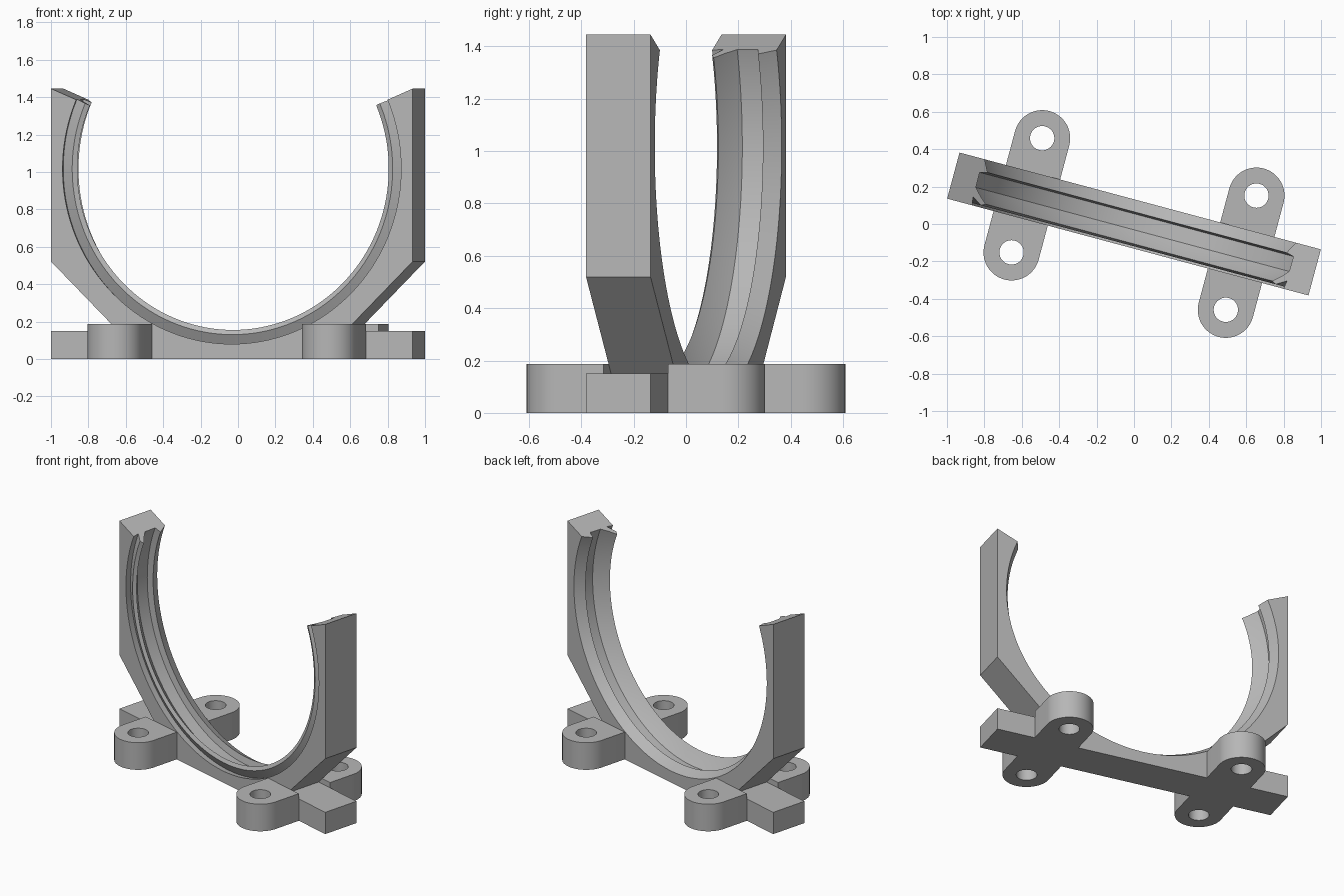
import bpy, bmesh
from math import cos, sin, pi, radians
from mathutils import Matrix

cube = bpy.data.objects.get("Cube")
if cube:
    bpy.data.objects.remove(cube, do_unlink=True)

TURN = Matrix.Rotation(radians(-15), 4, 'Z')
AXIS_Z = 1.017       # height of the ring axis
HALF = 0.1275        # half thickness of the frame

grey = bpy.data.materials.new("light_grey")
grey.use_nodes = True
GREY = (0.47, 0.47, 0.47, 1)
grey.diffuse_color = GREY
grey.node_tree.nodes["Principled BSDF"].inputs["Base Color"].default_value = GREY


def finish_mesh(bm, name):
    bmesh.ops.remove_doubles(bm, verts=bm.verts, dist=1e-5)
    bmesh.ops.recalc_face_normals(bm, faces=bm.faces)
    mesh = bpy.data.meshes.new(name)
    bm.to_mesh(mesh)
    bm.free()
    mesh.materials.append(grey)
    obj = bpy.data.objects.new(name, mesh)
    bpy.context.collection.objects.link(obj)
    return obj


def prism(name, points, shift):
    """Extrude a closed outline of 3D points along a vector."""
    bm = bmesh.new()
    face = bm.faces.new([bm.verts.new(p) for p in points])
    out = bmesh.ops.extrude_face_region(bm, geom=[face])
    verts = [g for g in out["geom"] if isinstance(g, bmesh.types.BMVert)]
    bmesh.ops.translate(bm, verts=verts, vec=shift)
    return finish_mesh(bm, name)


def lathe(name, profile, centre, axis, steps):
    """Spin a profile of 3D points about an axis."""
    bm = bmesh.new()
    verts = [bm.verts.new(p) for p in profile]
    edges = [bm.edges.new(pair) for pair in zip(verts, verts[1:])]
    bmesh.ops.spin(bm, geom=verts + edges, cent=centre, axis=axis,
                   angle=2 * pi, steps=steps, use_merge=True)
    return finish_mesh(bm, name)


def cut(obj, cutter):
    """Subtract the cutter, then smooth and turn the part."""
    cutter.hide_render = True
    mod = obj.modifiers.new("cut", 'BOOLEAN')
    mod.operation = 'DIFFERENCE'
    mod.solver = 'EXACT'
    mod.object = cutter
    bpy.ops.object.select_all(action='DESELECT')
    bpy.context.view_layer.objects.active = obj
    obj.select_set(True)
    bpy.ops.object.modifier_apply(modifier=mod.name)
    bpy.data.objects.remove(cutter, do_unlink=True)
    bpy.ops.object.shade_smooth_by_angle(angle=radians(25))
    obj.matrix_world = TURN


# Frame: base bar, sloped shoulders and upright arms
side = [(1, 0), (1, 0.15), (0.63, 0.15), (1, 0.52), (1, 1.445)]
outline = side + [(0, AXIS_Z)] + [(-x, z) for x, z in reversed(side)]
frame = prism("cradle_frame", [(x, -HALF, z) for x, z in outline], (0, 2 * HALF, 0))

# Ring opening with a hooked front lip, a groove and a sloped back lip
groove = [(-0.2, 0), (-0.2, 0.937), (-HALF, 0.937), (-0.083, 0.945),
          (-0.115, 0.887), (-0.103, 0.862), (-0.07, 0.903), (-0.03, 0.943),
          (0.053, 0.945), (0.063, 0.9), (HALF, 0.937), (0.2, 0.937), (0.2, 0)]
ring = lathe("ring_cutter", [(0, y, AXIS_Z - r) for y, r in groove],
             (0, 0, AXIS_Z), (0, 1, 0), 144)
cut(frame, ring)

# Four rounded mounting ears with screw holes
EAR_X, EAR_Y, EAR_R, EAR_H, HOLE_R = 0.593, 0.316, 0.15, 0.187, 0.065
for sx, x_name in ((1, "left"), (-1, "right")):
    for sy, y_name in ((1, "back"), (-1, "front")):
        cx, cy = sx * EAR_X, sy * EAR_Y
        pts = [(cx + EAR_R, sy * HALF, 0)]
        pts += [(cx + EAR_R * cos(pi * i / 32), cy + sy * EAR_R * sin(pi * i / 32), 0)
                for i in range(33)]
        pts.append((cx - EAR_R, sy * HALF, 0))
        ear = prism(f"{y_name}_{x_name}_ear", pts, (0, 0, EAR_H))
        hole = lathe("hole_cutter", [(cx, cy, -0.1), (cx + HOLE_R, cy, -0.1),
                                     (cx + HOLE_R, cy, 0.3), (cx, cy, 0.3)],
                     (cx, cy, 0), (0, 0, 1), 48)
        cut(ear, hole)
